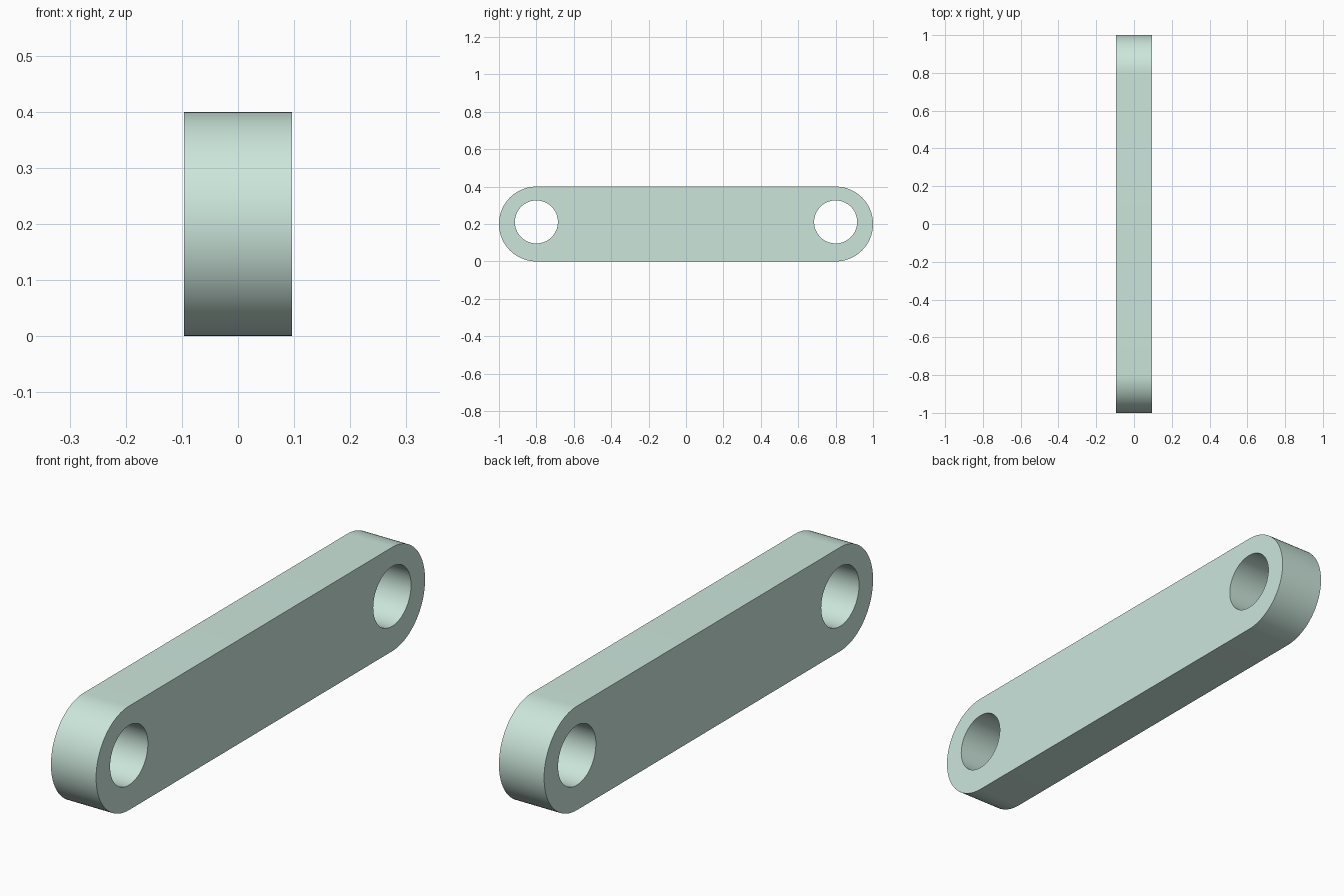
import bpy, bmesh
from math import sin, cos, pi

if "Cube" in bpy.data.objects:
    bpy.data.objects.remove(bpy.data.objects["Cube"])

HALF_T, R, PIN_Y = 0.096, 0.2, 0.8
HOLE_R, HOLE_Z = 0.115, 0.211


def arc(cx, cy, r, start, sweep, n):
    return [(cx + r * cos(start + sweep * i / n), cy + r * sin(start + sweep * i / n))
            for i in range(n + 1)]


def add_loop(curve, pts):
    s = curve.splines.new('POLY')
    s.points.add(len(pts) - 1)
    for p, (x, y) in zip(s.points, pts):
        p.co = (x, y, 0, 1)
    s.use_cyclic_u = True


# Side profile: stadium outline with a pin hole at each end
curve = bpy.data.curves.new("link_plate", 'CURVE')
curve.dimensions = '2D'
curve.fill_mode = 'BOTH'
curve.extrude = HALF_T
add_loop(curve, arc(PIN_Y, R, R, -pi / 2, pi, 48) + arc(-PIN_Y, R, R, pi / 2, pi, 48))
for side in (-1, 1):
    add_loop(curve, arc(side * PIN_Y, HOLE_Z, HOLE_R, 0, 2 * pi, 64)[:-1])

# Stand the plate up: profile in the y-z plane, thickness along x
plate = bpy.data.objects.new("link_plate", curve)
bpy.context.collection.objects.link(plate)
plate.rotation_euler = (pi / 2, 0, pi / 2)
bpy.context.view_layer.objects.active = plate
plate.select_set(True)
bpy.ops.object.convert(target='MESH')
bpy.ops.object.transform_apply(location=False, rotation=True, scale=False)

# Weld caps to walls, then smooth the round walls only
bm = bmesh.new()
bm.from_mesh(plate.data)
bmesh.ops.remove_doubles(bm, verts=bm.verts, dist=1e-5)
bmesh.ops.recalc_face_normals(bm, faces=bm.faces)
bm.to_mesh(plate.data)
bm.free()
bpy.ops.object.shade_smooth_by_angle(angle=pi / 6)

# Pale green finish
mat = bpy.data.materials.new("pale_green")
mat.diffuse_color = (0.60, 0.79, 0.71, 1)
mat.use_nodes = True
mat.node_tree.nodes["Principled BSDF"].inputs["Base Color"].default_value = mat.diffuse_color
plate.data.materials.clear()
plate.data.materials.append(mat)
